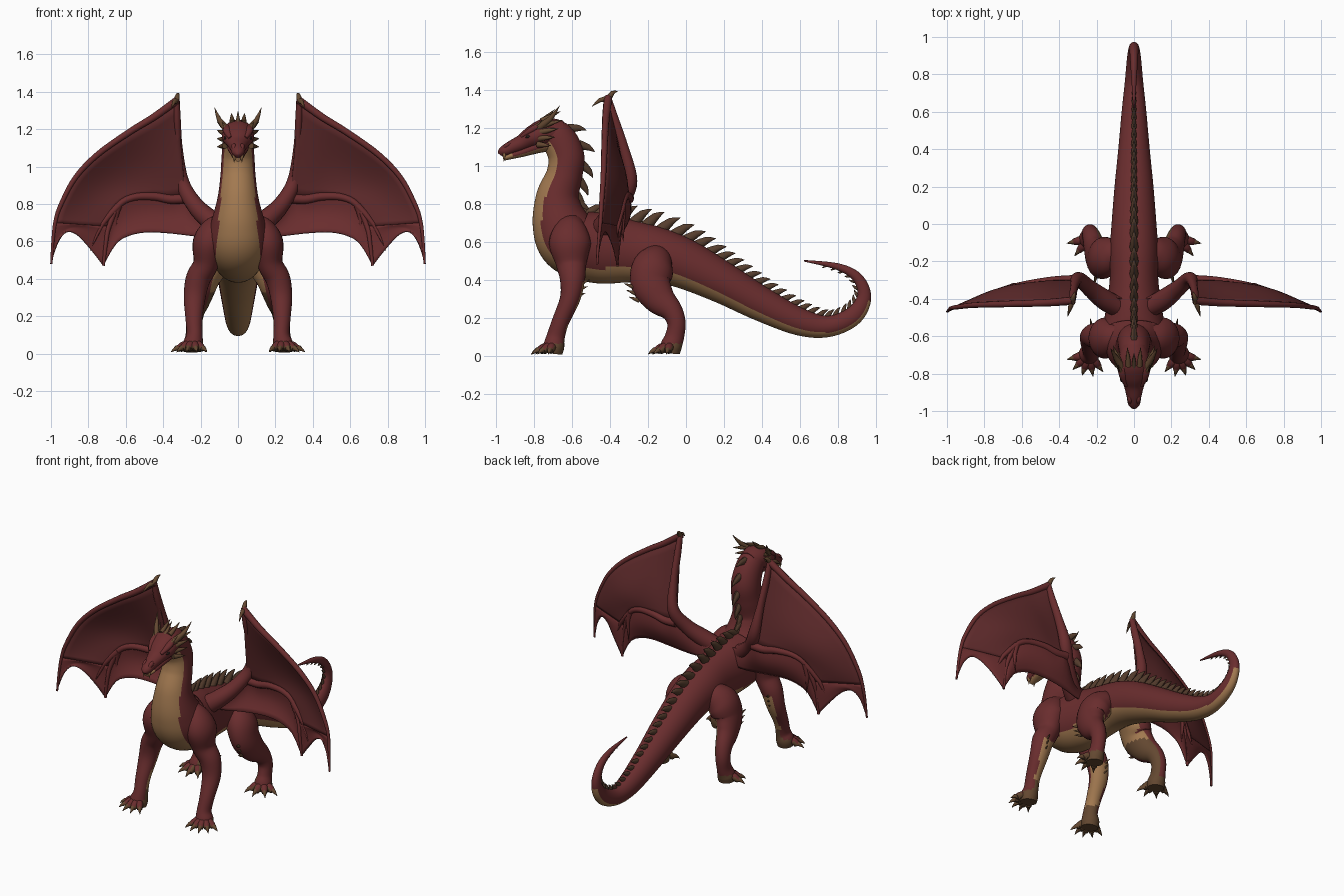
import bpy, bmesh, math
from mathutils import Vector

cube = bpy.data.objects.get("Cube")
if cube:
    bpy.data.objects.remove(cube, do_unlink=True)


def material(name, rgb):
    mat = bpy.data.materials.new(name)
    mat.use_nodes = True
    mat.diffuse_color = (*rgb, 1)
    mat.node_tree.nodes["Principled BSDF"].inputs["Base Color"].default_value = (*rgb, 1)
    return mat


RED = material("dark red scales", (0.142, 0.026, 0.027))
SKIN = material("deep red wing skin", (0.112, 0.023, 0.024))
TAN = material("tan belly", (0.36, 0.19, 0.08))
HORN = material("brown horn", (0.125, 0.064, 0.03))
SPINE = material("dark brown spines", (0.09, 0.046, 0.026))
DARK = material("dark eye", (0.02, 0.012, 0.01))
X, Y = Vector((1, 0, 0)), Vector((0, 1, 0))


def smooth_path(pts, steps=6):
    """Catmull-Rom interpolation of points with any number of components."""
    pts = [list(p) for p in pts]
    ext = [pts[0]] + pts + [pts[-1]]
    out = []
    for i in range(len(pts) - 1):
        a, b, c, d = ext[i:i + 4]
        for k in range(steps):
            t = k / steps
            out.append([0.5 * (2 * q + (r - p) * t + (2 * p - 5 * q + 4 * r - s) * t * t
                               + (3 * q - p - 3 * r + s) * t ** 3)
                        for p, q, r, s in zip(a, b, c, d)])
    return out + [pts[-1]]


def frames(path, ref):
    """Centre, tangent, side and normal along a path."""
    pos = [Vector(p[:3]) for p in path]
    for i, p in enumerate(pos):
        t = (pos[min(i + 1, len(pos) - 1)] - pos[max(i - 1, 0)]).normalized()
        side = (ref - t * ref.dot(t)).normalized()
        yield p, t, side, side.cross(t)


def tube(bm, pts, ref=X, sides=16, steps=6, paint=None):
    """Loft ellipses along points (x, y, z, side radius, normal radius)."""
    path = smooth_path(pts, steps)
    rings = []
    for row, (p, t, side, n) in zip(path, frames(path, ref)):
        rx, rn = max(row[3], 0.001), max(row[4], 0.001)
        rings.append([bm.verts.new(p + side * rx * math.cos(a) + n * rn * math.sin(a))
                      for a in (math.tau * j / sides for j in range(sides))])
    for i in range(len(rings) - 1):
        for j in range(sides):
            k = (j + 1) % sides
            f = bm.faces.new((rings[i][j], rings[i][k], rings[i + 1][k], rings[i + 1][j]))
            if paint:
                f.material_index = paint(i / len(rings), math.sin(math.tau * (j + 0.5) / sides))
    bm.faces.new(rings[0])
    bm.faces.new(rings[-1])


def spike(bm, base, tip, r, flat=1.0, bend=(0, 0, 0), ref=X):
    base, tip = Vector(base), Vector(tip)
    mid = (base + tip) / 2 + Vector(bend)
    tube(bm, [(*base, r * flat, r), (*mid, r * flat * 0.65, r * 0.65), (*tip, 0.001, 0.001)],
         ref, 8, 2)


def sheet(bm, top, low, bulge, index=0, n=20, m=8):
    """Membrane between two curves, bowed backwards."""
    def sample(c):
        path = smooth_path(c, n)
        return [Vector(path[round(i * (len(path) - 1) / n)]) for i in range(n + 1)]
    a, b = sample(top), sample(low)
    grid = [[bm.verts.new(a[i].lerp(b[i], j / m) + Y * bulge * math.sin(math.pi * j / m)
                          * math.sin(math.pi * i / n)) for j in range(m + 1)] for i in range(n + 1)]
    for i in range(n):
        for j in range(m):
            f = bm.faces.new((grid[i][j], grid[i + 1][j], grid[i + 1][j + 1], grid[i][j + 1]))
            f.material_index = index


def finish(bm, name, mats, rule=None):
    bmesh.ops.recalc_face_normals(bm, faces=bm.faces)
    for f in bm.faces:
        f.smooth = True
        if rule:
            f.material_index = rule(f.calc_center_median(), f.normal)
    mesh = bpy.data.meshes.new(name)
    bm.to_mesh(mesh)
    bm.free()
    for mat in mats:
        mesh.materials.append(mat)
    obj = bpy.data.objects.new(name, mesh)
    bpy.context.collection.objects.link(obj)
    bpy.context.view_layer.objects.active = obj
    bpy.ops.object.select_all(action='DESELECT')
    obj.select_set(True)
    bpy.ops.object.shade_smooth_by_angle(angle=math.radians(50))
    return obj


# Neck, trunk and tail in one loft: y, z, half width, half depth
spine = [(-.74, 1.18, .07, .07), (-.675, 1.145, .08, .09), (-.63, 1.05, .088, .095),
         (-.64, .95, .094, .095), (-.675, .83, .11, .115), (-.66, .7, .145, .15),
         (-.6, .6, .17, .175), (-.45, .565, .15, .185), (-.3, .55, .13, .165),
         (-.15, .53, .13, .145), (0, .48, .12, .13), (.2, .38, .104, .108),
         (.4, .27, .084, .09), (.6, .178, .066, .072), (.75, .155, .05, .056),
         (.88, .21, .038, .05), (.937, .31, .028, .037), (.902, .41, .022, .027),
         (.8, .468, .016, .018), (.62, .5, .004, .004)]
spine = [(0, *row) for row in spine]


def belly(k, up):
    limit = 0.47 + 0.26 * math.exp(-((k - 0.29) / 0.08) ** 2) + max(0, k - 0.6) * 0.7
    return 1 if k < 0.83 and up < -limit else 0


bm = bmesh.new()
tube(bm, spine, X, 48, 8, belly)
finish(bm, "body", [RED, TAN])

# Row of spines down the back
bm = bmesh.new()
path = smooth_path(spine, 16)
travel, last = 0.0, None
for i, (row, (p, t, side, n)) in enumerate(zip(path, frames(path, X))):
    travel += (p - last).length if last else 0
    last = p
    k = i / len(path)
    if travel > 0.072 - 0.03 * k and i < len(path) - 8:
        travel = 0
        size = 0.085 + 0.025 * math.exp(-((k - 0.45) / 0.1) ** 2) - 0.12 * max(0, k - 0.5)
        base = p + n * (row[4] - 0.014)
        spike(bm, base, base + (t * 0.72 + n * 0.7) * size * 1.1, size * 0.29, 0.8, n * size * 0.12)
finish(bm, "back_spines", [SPINE])

# Head, jaw and brow
bm = bmesh.new()
tube(bm, [(0, -.65, 1.17, .065, .065), (0, -.73, 1.175, .084, .075), (0, -.8, 1.152, .083, .062),
          (0, -.86, 1.12, .056, .045), (0, -.92, 1.094, .04, .036), (0, -.96, 1.073, .032, .028),
          (0, -.975, 1.055, .014, .018)], X, 20)
for s in (1, -1):
    tube(bm, [(s * .05, -.74, 1.222, .01, .01), (s * .058, -.8, 1.195, .024, .018),
              (s * .04, -.865, 1.152, .01, .01)], X, 10)
    tube(bm, [(s * .022, -.91, 1.12, .005, .005), (s * .022, -.94, 1.108, .014, .014),
              (s * .018, -.965, 1.085, .005, .005)], X, 10)
finish(bm, "head", [RED])
bm = bmesh.new()
tube(bm, [(0, -.7, 1.12, .06, .04), (0, -.78, 1.1, .058, .035), (0, -.86, 1.07, .04, .024),
          (0, -.92, 1.052, .03, .018), (0, -.957, 1.038, .014, .012)], X, 16)
finish(bm, "lower_jaw", [RED, TAN], lambda c, n: 1 if n.z < -0.45 or c.y < -0.91 else 0)

# Horns, cheek spikes, fangs and eyes
horns, fangs, eyes = bmesh.new(), bmesh.new(), bmesh.new()
for s in (1, -1):
    spike(horns, (s * .055, -.78, 1.195), (s * .125, -.665, 1.315), .022, 1, (s * .008, .01, -.008))
    spike(horns, (s * .03, -.76, 1.235), (s * .035, -.66, 1.285), .016)
    for row in range(4):
        z = 1.21 - row * 0.033
        spike(horns, (s * .07, -.755 - row * .008, z),
              (s * .112, -.65 - row * .02, z + .03 - row * .012), .017)
    spike(horns, (s * .05, -.82, 1.18), (s * .085, -.755, 1.24), .014)
    spike(fangs, (s * .022, -.955, 1.065), (s * .02, -.958, 1.022), .009)
    tube(eyes, [(s * .066, -.845, 1.148, .002, .002), (s * .069, -.83, 1.153, .007, .008),
                (s * .073, -.815, 1.158, .002, .002)], X, 8)
spike(horns, (0, -.77, 1.225), (0, -.69, 1.295), .014)
finish(horns, "head_horns", [HORN])
finish(fangs, "fangs", [TAN])
finish(eyes, "eyes", [DARK])

# Legs: x, y, z, half width, half depth
front = [(.08, -.58, .72, .03, .04), (.12, -.6, .67, .07, .085), (.155, -.61, .59, .087, .11),
         (.172, -.603, .48, .068, .08), (.213, -.597, .4, .066, .066), (.232, -.61, .3, .058, .053),
         (.235, -.66, .18, .045, .045), (.232, -.685, .1, .043, .048),
         (.24, -.695, .05, .055, .055), (.24, -.7, .012, .05, .05)]
hind = [(.07, -.13, .56, .03, .04), (.105, -.15, .52, .07, .08), (.15, -.175, .46, .088, .11),
        (.182, -.185, .38, .075, .105), (.205, -.14, .3, .062, .085), (.225, -.075, .235, .05, .058),
        (.235, -.05, .17, .044, .048), (.238, -.06, .1, .042, .05),
        (.24, -.078, .05, .054, .056), (.24, -.082, .012, .05, .05)]


def leg_paint(s, kind):
    """Brown soles and inner shanks, tan behind the forearm and inside the thigh."""
    inner = Vector((-s * .6, .8, 0)) if kind == "front" else Vector((-s, 0, 0))

    def rule(c, n):
        if c.z < .065 and n.z < .25:
            return 2
        if kind == "front":
            if c.z < .13:
                return 2 if n.dot(inner) > .5 else 0
            return 1 if c.z < .38 and n.dot(inner) > .45 else 0
        if c.z < .46 and n.dot(inner) > .5:
            return 1 if c.z > .33 else 2
        return 0
    return rule


for s, which in ((1, "left"), (-1, "right")):
    for kind, leg, angles, elbow in (("front", front, (-38, -10, 18, 46, 76), (.222, -.56, .38)),
                                     ("hind", hind, (-35, 2, 40, 78), (.2, -.27, .36))):
        bm, claws = bmesh.new(), bmesh.new()
        tube(bm, [(s * p[0], *p[1:]) for p in leg], X, 24)
        cx, cy = leg[-2][:2]
        for a in map(math.radians, angles):
            d = Vector((s * math.sin(a), -math.cos(a), 0))
            c = Vector((s * cx, cy, 0))
            knuckles = [c + d * r + Vector((0, 0, z)) for r, z in ((.015, .05), (.055, .042), (.083, .024))]
            across = d.cross(Vector((0, 0, 1)))
            tube(bm, [(*k, r, r) for k, r in zip(knuckles, (.026, .023, .017))], across, 10, 3)
            spike(claws, knuckles[2] - d * .022 + Vector((0, 0, .006)),
                  c + d * .122 + Vector((0, 0, .008)), .021, .9, (0, 0, .01), across)
        # Small spikes at the elbow or knee
        back = 1 if kind == "front" else -1
        for k in range(3):
            x, y, z = s * elbow[0], elbow[1] - back * k * .012, elbow[2] - k * .035
            spike(claws, (x, y, z), (x + s * .012, y + back * .055, z + .02), .012, .8)
        finish(bm, f"{which}_{kind}_leg", [RED, TAN, HORN], leg_paint(s, kind))
        finish(claws, f"{which}_{kind}_claws", [HORN])

# Wings: arm, fingers, membranes and wrist claws
for s, which in ((1, "left"), (-1, "right")):
    def flip(*pts):
        return [(s * p[0], *p[1:]) for p in pts]

    arm = flip((.06, -.46, .65, .05, .06), (.15, -.41, .715, .055, .055), (.235, -.345, .8, .044, .045),
               (.298, -.29, .92, .034, .036), (.318, -.33, 1.1, .026, .022),
               (.326, -.38, 1.25, .024, .02), (.328, -.41, 1.36, .016, .016))
    lead = flip((.325, -.41, 1.355), (.45, -.42, 1.265), (.58, -.425, 1.185), (.75, -.43, 1.065),
                (.87, -.435, .94), (.95, -.445, .79), (.978, -.45, .7))
    edge = flip((.978, -.45, .7), (.99, -.46, .6), (.998, -.468, .48))
    mid = flip((.28, -.3, .83), (.36, -.3, .825), (.45, -.305, .84), (.56, -.32, .835),
               (.64, -.335, .79), (.69, -.35, .68))
    tail_tip = flip((.69, -.35, .68), (.705, -.36, .6), (.72, -.36, .47))
    bm = bmesh.new()
    tube(bm, arm, Y, 16)
    for bone, r in ((lead + edge[1:], .022), (mid + tail_tip[1:], .028)):
        tube(bm, [(*p, r * (1 - .8 * i / len(bone)), r * (1 - .8 * i / len(bone)))
                  for i, p in enumerate(bone)], Y, 10)
    # Short spurs branching off the middle knuckle
    for tip in ((.79, -.38, .55), (.65, -.33, .6)):
        spike(bm, mid[-2], flip(tip)[0], .02, 1, (s * .012, 0, .02), Y)
    finish(bm, f"{which}_wing_bones", [RED])

    bm = bmesh.new()
    sheet(bm, lead, mid, .035, 1)
    sheet(bm, [lead[-1], mid[-1]],
          flip((.998, -.468, .48), (.965, -.455, .59), (.92, -.435, .65), (.86, -.41, .635),
               (.79, -.38, .56), (.72, -.36, .47)), .01)
    sheet(bm, flip((.06, -.4, .72), (.18, -.37, .75)) + mid,
          flip((.06, -.38, .62), (.16, -.36, .62), (.26, -.345, .632), (.37, -.34, .645),
               (.48, -.345, .65), (.57, -.35, .635), (.65, -.355, .59), (.72, -.36, .47)), .025)
    skin = finish(bm, f"{which}_wing_membrane", [RED, SKIN])
    solid = skin.modifiers.new("thickness", 'SOLIDIFY')
    solid.thickness = 0.008
    solid.offset = 0

    bm = bmesh.new()
    for base, tip in (((.33, -.41, 1.35), (.315, -.36, 1.39)), ((.33, -.41, 1.35), (.355, -.495, 1.31))):
        spike(bm, *flip(base, tip), .017, 1, (0, 0, .014))
    finish(bm, f"{which}_wing_claws", [HORN])
